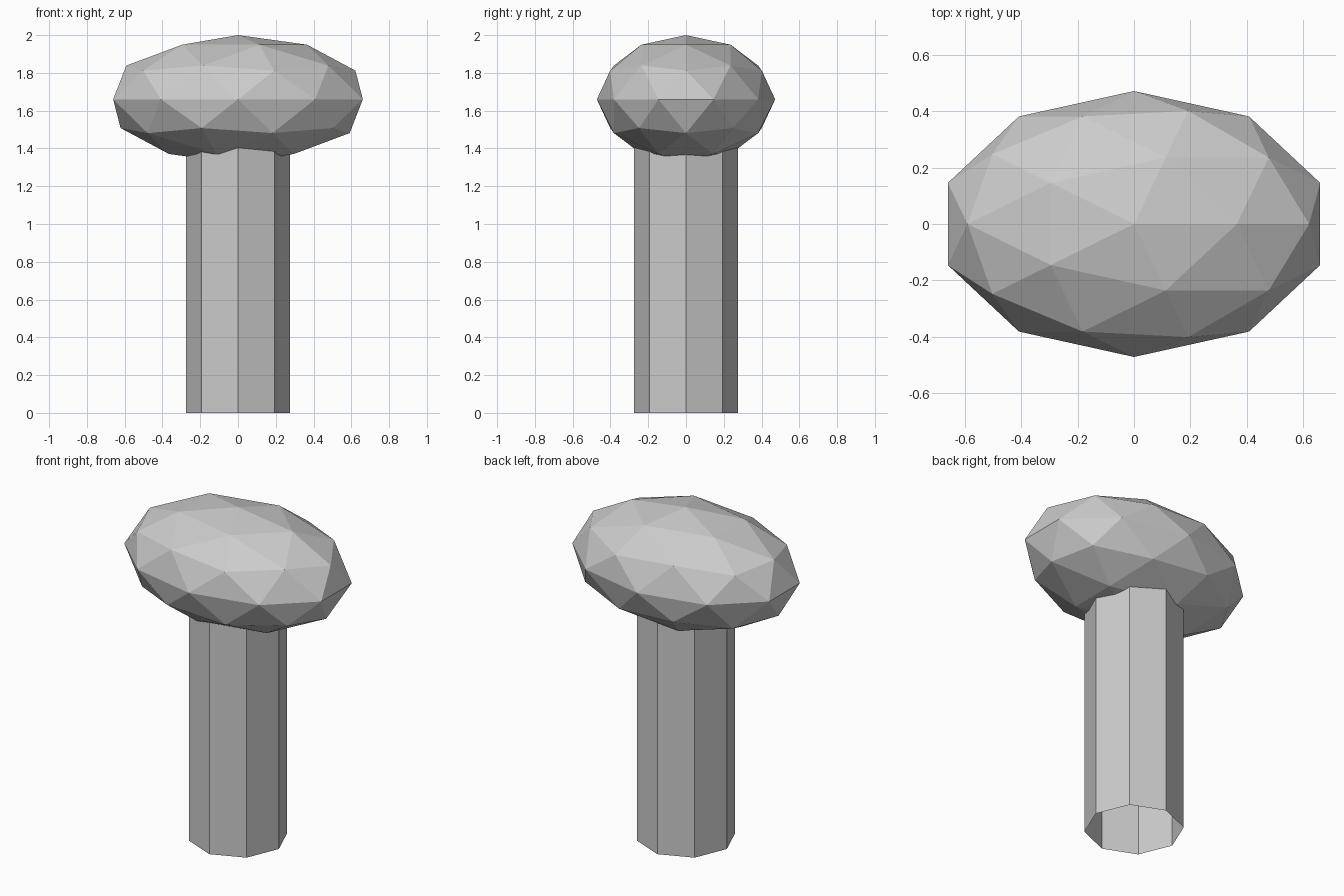
import bpy

if "Cube" in bpy.data.objects:
    bpy.data.objects.remove(bpy.data.objects["Cube"])

# trunk: straight eight-sided open tube, its top end sits inside the crown
trunk_height = 1.45
bpy.ops.mesh.primitive_cylinder_add(vertices=8, radius=0.274, depth=trunk_height,
                                    end_fill_type='NOTHING',
                                    location=(0, 0, trunk_height / 2))
bpy.context.object.name = "trunk"

# crown: flattened low-poly ball, wider along x
bpy.ops.mesh.primitive_ico_sphere_add(subdivisions=2, radius=1, location=(0, 0, 1.66))
crown = bpy.context.object
crown.name = "crown"
crown.scale = (0.695, 0.472, 0.34)
bpy.ops.object.transform_apply(location=False, rotation=False, scale=True)
